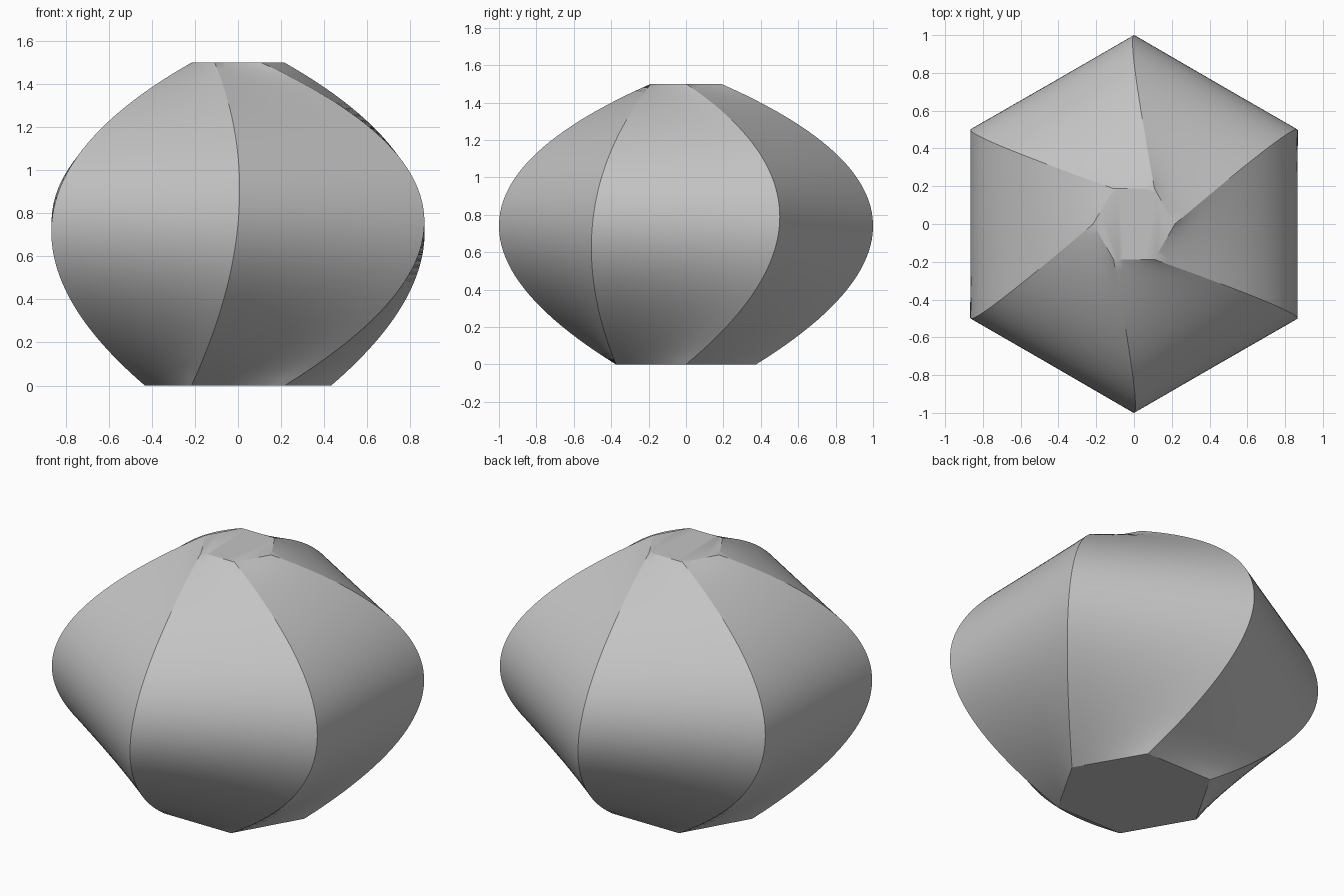
import bpy, bmesh, math
from mathutils import Vector

cube = bpy.data.objects.get("Cube")
if cube:
    bpy.data.objects.remove(cube, do_unlink=True)

SIDES = 6
LEVELS = 48      # rings from foot to rim
STEPS = 8        # divisions along each side
# Hexagon sections: (corner radius, turn in degrees, height)
SECTIONS = [(0.433, 0, 0), (1.0, 30, 0.75), (0.2165, 0, 1.5)]


def corner(section, i):
    radius, turn, z = section
    a = math.radians(turn + 360 / SIDES * i)
    return Vector((radius * math.cos(a), radius * math.sin(a), z))


def rib(i, t):
    """Smooth curve through matching corners, spaced by chord length."""
    a, b, c = [corner(s, i) for s in SECTIONS]
    m = (b - a).length / ((b - a).length + (c - b).length)
    return (a * ((t - m) * (t - 1) / m)
            + b * (t * (t - 1) / (m * (m - 1)))
            + c * (t * (t - m) / (1 - m)))


# Plain grey material
grey = bpy.data.materials.new("plain grey")
grey.use_nodes = True
colour = (0.55, 0.55, 0.55, 1)
grey.diffuse_color = colour
grey.node_tree.nodes["Principled BSDF"].inputs["Base Color"].default_value = colour

# Lofted body: stacked hexagonal rings
bm = bmesh.new()
rings = []
for level in range(LEVELS + 1):
    t = level / LEVELS
    corners = [rib(i, t) for i in range(SIDES)]
    rings.append([bm.verts.new(corners[i].lerp(corners[(i + 1) % SIDES], s / STEPS))
                  for i in range(SIDES) for s in range(STEPS)])

count = SIDES * STEPS
for low, high in zip(rings, rings[1:]):
    for k in range(count):
        n = (k + 1) % count
        bm.faces.new((low[k], low[n], high[n], high[k]))

# Flat foot and top
bm.faces.new(rings[0][::-1])
bm.faces.new(rings[-1])
bm.normal_update()

mesh = bpy.data.meshes.new("twisted_hexagonal_body")
bm.to_mesh(mesh)
bm.free()
mesh.materials.append(grey)
body = bpy.data.objects.new("twisted_hexagonal_body", mesh)
bpy.context.collection.objects.link(body)

# Smooth sides with crisp ribs and caps
bpy.ops.object.select_all(action="DESELECT")
body.select_set(True)
bpy.context.view_layer.objects.active = body
bpy.ops.object.shade_smooth_by_angle(angle=math.radians(25))
